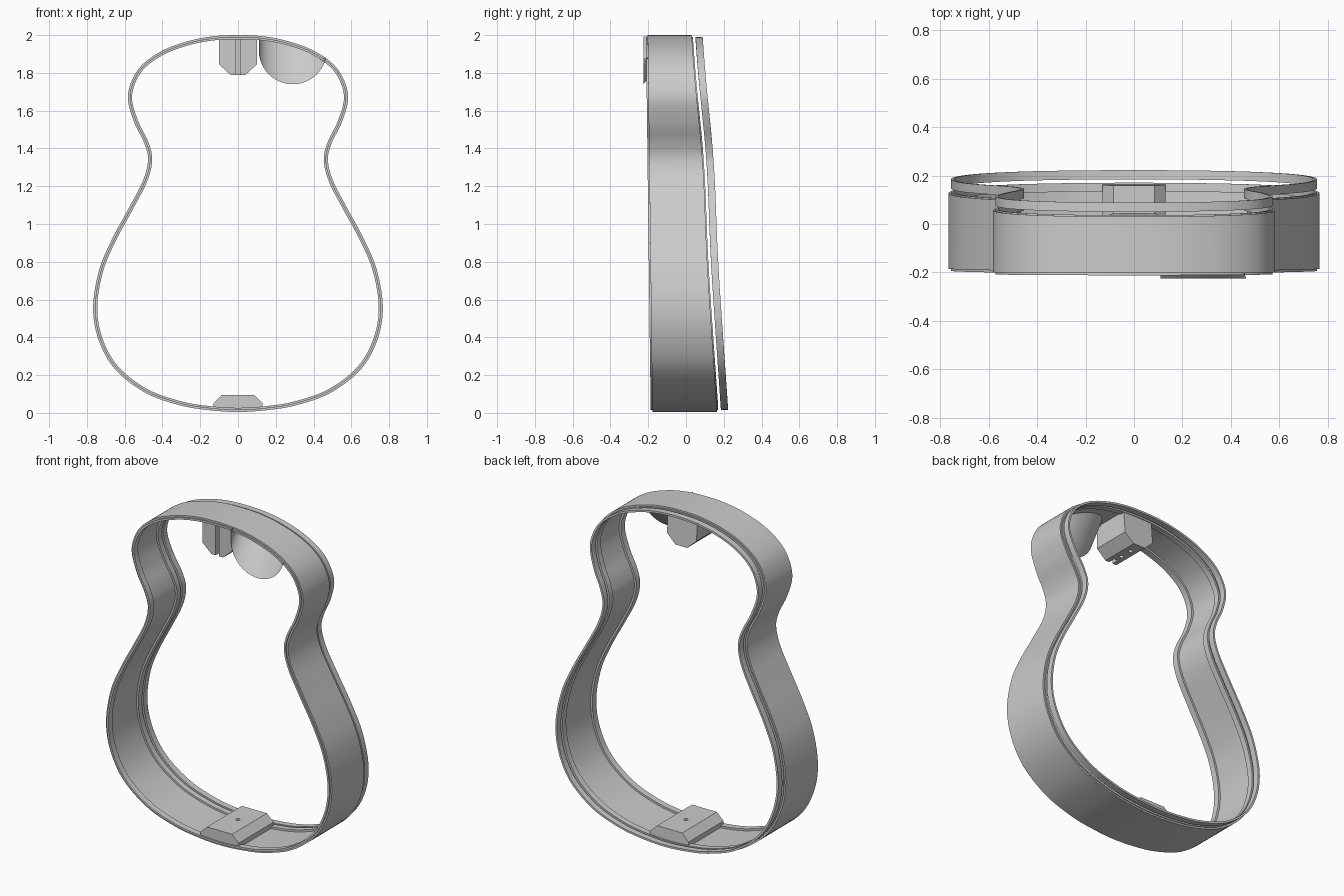
import bpy, bmesh, math
from mathutils import Vector

if "Cube" in bpy.data.objects:
    bpy.data.objects.remove(bpy.data.objects["Cube"])

# Body outline: right half from tail (bottom) to neck end (top), as (x, z)
HALF = [(0, .005), (.15, .014), (.307, .04), (.49, .106), (.65, .23), (.738, .386), (.767, .56),
        (.735, .757), (.667, .92), (.575, 1.09), (.503, 1.23), (.476, 1.34), (.497, 1.43),
        (.548, 1.535), (.583, 1.66), (.56, 1.765), (.5, 1.85), (.39, 1.923), (.25, 1.972),
        (.12, 1.995), (0, 2.0)]
CTRL = [Vector(p) for p in HALF + [(-x, z) for x, z in HALF[-2:0:-1]]]


def catmull(pts, steps):
    out, n = [], len(pts)
    for i in range(n):
        a, b, c, d = (pts[(i + k) % n] for k in (-1, 0, 1, 2))
        for s in range(steps):
            t = s / steps
            out.append(.5 * (2 * b + (c - a) * t + (2 * a - 5 * b + 4 * c - d) * t ** 2
                             + (3 * b - a - 3 * c + d) * t ** 3))
    return out


OUT = catmull(CTRL, 6)


def inset(d):
    n, res = len(OUT), []
    for i, p in enumerate(OUT):
        t = (OUT[(i + 1) % n] - OUT[i - 1]).normalized()
        res.append(p + Vector((-t.y, t.x)) * d)
    return res


def front_y(z):
    return -.178 - .0125 * z


def back_y(z):
    return .165 - .0675 * z + .013 * math.exp(-((z - 1.3) / .35) ** 2)


def make(name, verts, faces, angle=30):
    bm = bmesh.new()
    vs = [bm.verts.new(v) for v in verts]
    for f in faces:
        bm.faces.new([vs[i] for i in f])
    bmesh.ops.recalc_face_normals(bm, faces=bm.faces)
    me = bpy.data.meshes.new(name)
    bm.to_mesh(me)
    bm.free()
    ob = bpy.data.objects.new(name, me)
    bpy.context.collection.objects.link(ob)
    bpy.ops.object.select_all(action='DESELECT')
    bpy.context.view_layer.objects.active = ob
    ob.select_set(True)
    bpy.ops.object.shade_smooth_by_angle(angle=math.radians(angle))
    return ob


def ring(name, d0, d1, ya, yb):
    """Closed wall following the outline between two insets and two depth functions."""
    verts, faces, n = [], [], len(OUT)
    for p, a, b in zip(OUT, inset(d0), inset(d1)):
        y0, y1 = ya(p.y), yb(p.y)
        verts += [(a.x, y0, a.y), (a.x, y1, a.y), (b.x, y1, b.y), (b.x, y0, b.y)]
    for i in range(n):
        j = (i + 1) % n
        faces += [(4 * i + k, 4 * i + (k + 1) % 4, 4 * j + (k + 1) % 4, 4 * j + k) for k in range(4)]
    return make(name, verts, faces)


def block(name, profile, ya, yb):
    """Extrude an (x, z) profile through the depth of the body."""
    n = len(profile)
    verts = [(x, ya(z), z) for x, z in profile] + [(x, yb(z), z) for x, z in profile]
    faces = [tuple(range(n)), tuple(range(n, 2 * n))]
    faces += [(i, (i + 1) % n, n + (i + 1) % n, n + i) for i in range(n)]
    return make(name, verts, faces)


def cut(ob, cutter):
    m = ob.modifiers.new("cut", 'BOOLEAN')
    m.object, m.operation, m.solver = cutter, 'DIFFERENCE', 'EXACT'
    bpy.context.view_layer.objects.active = ob
    bpy.ops.object.modifier_apply(modifier=m.name)
    bpy.data.objects.remove(cutter)


def drill(ob, y, z, r, length):
    bpy.ops.mesh.primitive_cylinder_add(vertices=20, radius=r, depth=length, location=(0, y, z))
    c = bpy.context.object
    c.hide_render = True
    cut(ob, c)


# Side wall, linings inside it, and the separate back strip
ring("side_wall", 0, .01, front_y, back_y)
ring("front_lining", .01, .022, lambda z: front_y(z) - .009, lambda z: front_y(z) + .03)
ring("back_lining", .01, .022, lambda z: back_y(z) - .03, lambda z: back_y(z) + .006)
ring("back_strip", .01, .022, lambda z: back_y(z) + .02, lambda z: back_y(z) + .058)

# Neck block with a front slot and two bolt holes
neck = block("neck_block", [(-.1, 1.983), (-.1, 1.845), (-.04, 1.79), (.04, 1.79), (.1, 1.845),
                            (.1, 1.983), (0, 1.989)], front_y, back_y)
bpy.ops.mesh.primitive_cube_add(size=1, location=(0, -.2, 1.88))
slot = bpy.context.object
slot.scale = (.024, .09, .4)
slot.hide_render = True
cut(neck, slot)
for y in (-.11, -.03):
    drill(neck, y, 1.86, .013, .22)

# Tail block with the end pin hole
tail = block("tail_block", [(-.13, .023), (-.13, .052), (-.085, .095), (.085, .095), (.13, .052),
                            (.13, .023), (0, .016)], front_y, back_y)
drill(tail, 0, .07, .012, .16)

# Scooped cutaway: slanted half tube running from the front to the side wall
RIM = sorted((p.x, p.y) for p in inset(.004) if p.y > 1.68 and p.x > -.1)


def rim_z(x):
    for (x0, z0), (x1, z1) in zip(RIM, RIM[1:]):
        if x0 <= x <= x1:
            return z0 + (z1 - z0) * (x - x0) / max(x1 - x0, 1e-6)
    return RIM[-1][1]


arc = [(.11, rim_z(.11) - .001), (.11, 1.95)]
for i in range(49):
    a = math.pi * (1 + i / 48)
    x, z = .29 + .18 * math.cos(a), 1.92 + .18 * math.sin(a)
    if z < rim_z(x):
        arc.append((x, z))
ROWS = 8
verts, faces = [], []
for x, z in arc:
    dz = rim_z(x) - z
    verts += [(x, -.225 + dz * k / ROWS / 1.4, z + dz * k / ROWS) for k in range(ROWS + 1)]
for i in range(len(arc) - 1):
    for k in range(ROWS):
        a, b = i * (ROWS + 1) + k, (i + 1) * (ROWS + 1) + k
        faces.append((a, a + 1, b + 1, b))
make("cutaway_scoop", verts, faces, 60)
